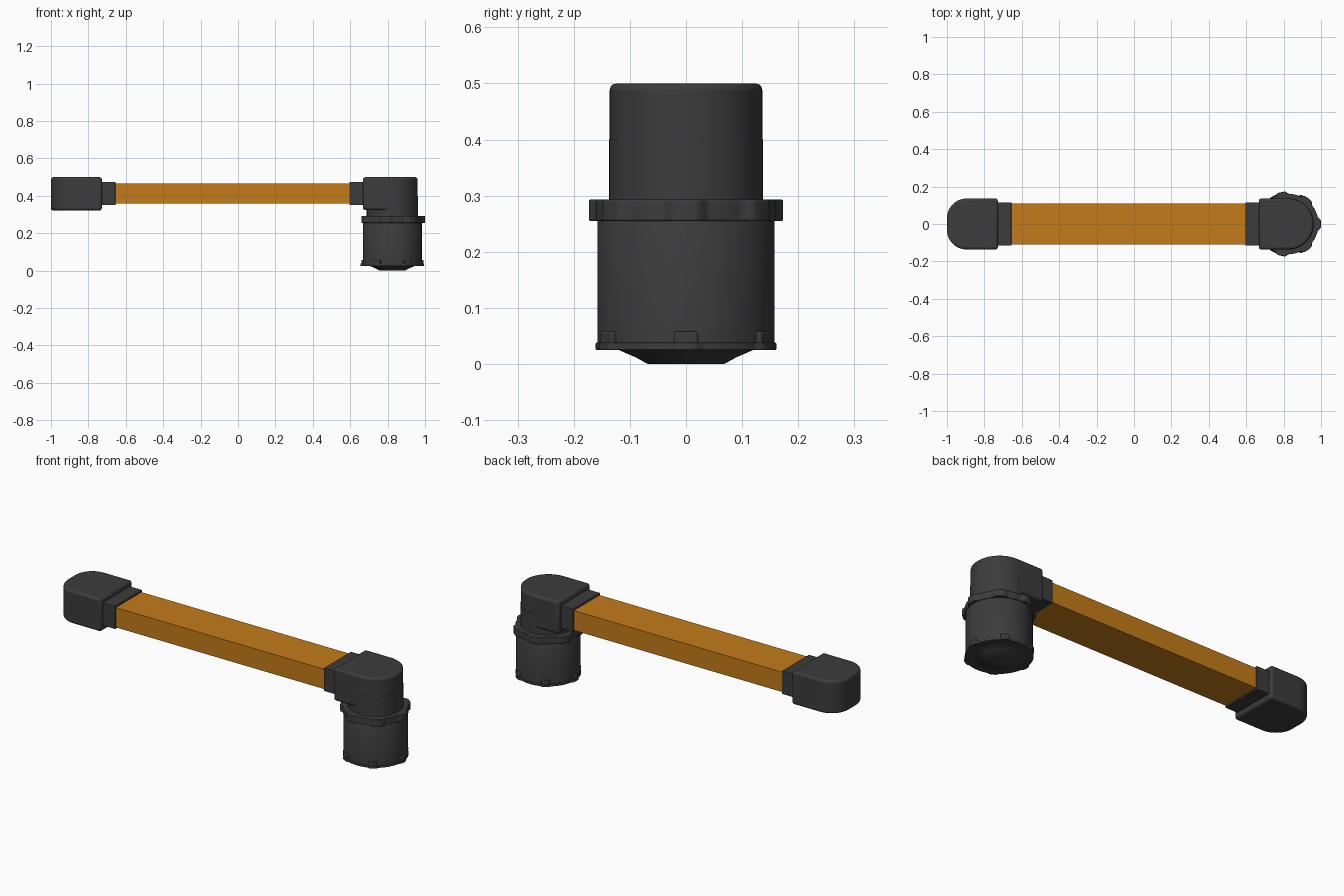
import bpy, bmesh
from math import pi, cos, sin, radians

if "Cube" in bpy.data.objects:
    bpy.data.objects.remove(bpy.data.objects["Cube"])

CX = 0.825  # axis of the round connector


def material(name, col):
    m = bpy.data.materials.new(name)
    m.diffuse_color = (*col, 1)
    m.use_nodes = True
    m.node_tree.nodes["Principled BSDF"].inputs["Base Color"].default_value = m.diffuse_color
    return m


DARK = material("dark_plastic", (0.045, 0.045, 0.045))
ORANGE = material("orange_bar", (0.55, 0.2, 0.01))


def finish(name, bm, mat, bevel=0, segs=3):
    bmesh.ops.recalc_face_normals(bm, faces=bm.faces)
    me = bpy.data.meshes.new(name)
    bm.to_mesh(me)
    bm.free()
    ob = bpy.data.objects.new(name, me)
    bpy.context.collection.objects.link(ob)
    me.materials.append(mat)
    if bevel:
        b = ob.modifiers.new("bevel", 'BEVEL')
        b.width, b.segments = bevel, segs
        b.limit_method, b.angle_limit = 'ANGLE', radians(40)
    bpy.ops.object.select_all(action='DESELECT')
    ob.select_set(True)
    bpy.context.view_layer.objects.active = ob
    bpy.ops.object.shade_smooth_by_angle(angle=radians(30))
    return ob


def prism(name, outline, z0, z1, mat=DARK, bevel=0):
    bm = bmesh.new()
    f = bm.faces.new([bm.verts.new((x, y, z0)) for x, y in outline])
    ext = bmesh.ops.extrude_face_region(bm, geom=[f])["geom"]
    bmesh.ops.translate(bm, vec=(0, 0, z1 - z0),
                        verts=[v for v in ext if isinstance(v, bmesh.types.BMVert)])
    return finish(name, bm, mat, bevel)


def box(name, x0, x1, hy, z0, z1, mat=DARK, bevel=0):
    return prism(name, [(x0, -hy), (x1, -hy), (x1, hy), (x0, hy)], z0, z1, mat, bevel)


def cap_outline(x_flat, x_end, hy, r, n=16):
    # rectangle whose far corners are rounded with radius r
    s = 1 if x_end > x_flat else -1
    pts = [(x_flat, -hy)]
    for side in (-1, 1):
        for i in range(n + 1):
            t = pi / 2 * i / n
            a, b = (sin(t), cos(t)) if side < 0 else (cos(t), sin(t))
            p = (x_end - s * r + s * r * a, side * (hy - r + r * b))
            if abs(p[0] - pts[-1][0]) + abs(p[1] - pts[-1][1]) > 1e-5:
                pts.append(p)
    return pts + [(x_flat, hy)]


def lobed(r, bump, count, full, base, step=2):
    # circle with evenly spaced raised lobes
    pts = []
    for d in range(0, 360, step):
        gap = 360 / count
        off = abs((d + gap / 2) % gap - gap / 2)
        k = min(1, max(0, (base - off) / (base - full)))
        k = k * k * (3 - 2 * k)
        a = radians(d)
        pts.append((CX + (r + bump * k) * cos(a), (r + bump * k) * sin(a)))
    return pts


def lathe(name, profile, n=64):
    bm = bmesh.new()
    rings = [[bm.verts.new((CX + r * cos(2 * pi * i / n), r * sin(2 * pi * i / n), z))
              for i in range(n)] for r, z in profile]
    for a, b in zip(rings, rings[1:]):
        for i in range(n):
            j = (i + 1) % n
            bm.faces.new((a[i], a[j], b[j], b[i]))
    bm.faces.new(rings[0])
    bm.faces.new(rings[-1])
    return finish(name, bm, DARK)


# Orange bar and its collars
box("bar", -0.66, 0.60, 0.11, 0.358, 0.465, ORANGE)
box("left_collar", -0.735, -0.655, 0.116, 0.35, 0.475, bevel=0.003)
box("right_collar", 0.595, 0.68, 0.116, 0.35, 0.475, bevel=0.003)

# End cap and elbow housing
prism("end_cap", cap_outline(-0.728, -1.0, 0.136, 0.105), 0.322, 0.5, bevel=0.012)
prism("elbow", cap_outline(0.668, 0.96, 0.136, 0.1355), 0.325, 0.5, bevel=0.012)

# Neck and connector body with shallow dished base
lathe("neck", [(0.137, 0.28), (0.137, 0.40)])
lathe("connector_body", [(0.068, 0.0), (0.09, 0.012), (0.12, 0.025), (0.158, 0.027),
                         (0.158, 0.27), (0.15, 0.285)])

# Locking ring and lower flange
prism("locking_ring", lobed(0.161, 0.0135, 7, 6, 15), 0.255, 0.293, bevel=0.003)
prism("lower_flange", lobed(0.161, 0.009, 6, 5, 11), 0.025, 0.038, bevel=0.002)

# Small latch tabs above the flange lobes
for i in range(6):
    t = box(f"latch_tab_{i + 1}", 0.14, 0.166, 0.021, 0.03, 0.058, bevel=0.004)
    t.location.x = CX
    t.rotation_euler.z = i * pi / 3
